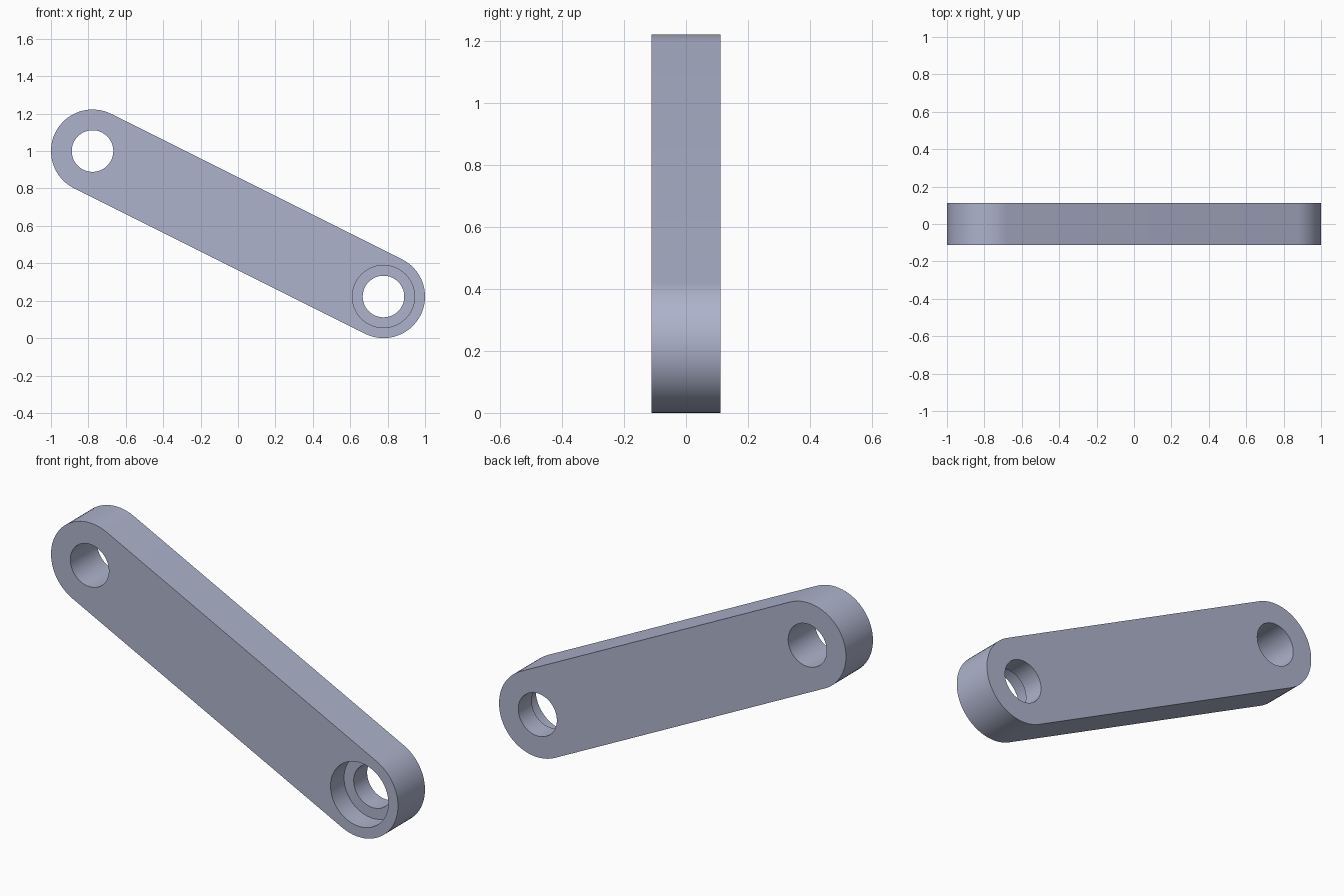
import bpy, bmesh, math
from mathutils import Vector

cube = bpy.data.objects.get("Cube")
if cube:
    bpy.data.objects.remove(cube, do_unlink=True)

U = 1 / 9                        # hole radius; the other sizes are multiples of it
UPPER = Vector((-7 * U, 9 * U))  # end centres in x, z
LOWER = Vector((7 * U, 2 * U))
END_R, HALF_T = 2 * U, U
SEG = 64

mat = bpy.data.materials.new("blue_grey")
mat.use_nodes = True
colour = (0.42, 0.45, 0.60, 1)
mat.diffuse_color = colour
mat.node_tree.nodes["Principled BSDF"].inputs["Base Color"].default_value = colour


def prism(name, outline, y0, y1):
    """Extrude an x, z outline from y0 to y1."""
    bm = bmesh.new()
    face = bm.faces.new([bm.verts.new((p.x, y0, p.y)) for p in outline])
    ext = bmesh.ops.extrude_face_region(bm, geom=[face])
    verts = [g for g in ext["geom"] if isinstance(g, bmesh.types.BMVert)]
    bmesh.ops.translate(bm, verts=verts, vec=(0, y1 - y0, 0))
    bmesh.ops.recalc_face_normals(bm, faces=bm.faces[:])
    mesh = bpy.data.meshes.new(name)
    bm.to_mesh(mesh)
    bm.free()
    mesh.materials.append(mat)
    obj = bpy.data.objects.new(name, mesh)
    bpy.context.collection.objects.link(obj)
    return obj


def arc(centre, r, start, sweep, n):
    return [centre + r * Vector((math.cos(start + sweep * i / n),
                                 math.sin(start + sweep * i / n)))
            for i in range(n + 1)]


# Link body: straight bar with a half-round at each end
axis = LOWER - UPPER
tilt = math.atan2(axis.y, axis.x)
outline = (arc(LOWER, END_R, tilt - math.pi / 2, math.pi, SEG // 2)
           + arc(UPPER, END_R, tilt + math.pi / 2, math.pi, SEG // 2))
link = prism("link_arm", outline, -HALF_T, HALF_T)
bpy.context.view_layer.objects.active = link
link.select_set(True)

# Two through holes, and a wider counterbore at the lower front
cuts = [("upper_hole_cutter", UPPER, U, HALF_T + 0.1),
        ("lower_hole_cutter", LOWER, U, HALF_T + 0.1),
        ("counterbore_cutter", LOWER, 1.5 * U, 0)]
for name, centre, radius, y_end in cuts:
    circle = arc(centre, radius, 0, 2 * math.pi, SEG)[:-1]
    cutter = prism(name, circle, -HALF_T - 0.1, y_end)
    cutter.hide_render = True
    mod = link.modifiers.new(name, "BOOLEAN")
    mod.operation = "DIFFERENCE"
    mod.solver = "EXACT"
    mod.object = cutter
    bpy.ops.object.modifier_apply(modifier=mod.name)
    bpy.data.objects.remove(cutter, do_unlink=True)

bpy.ops.object.shade_smooth_by_angle(angle=math.radians(30))
